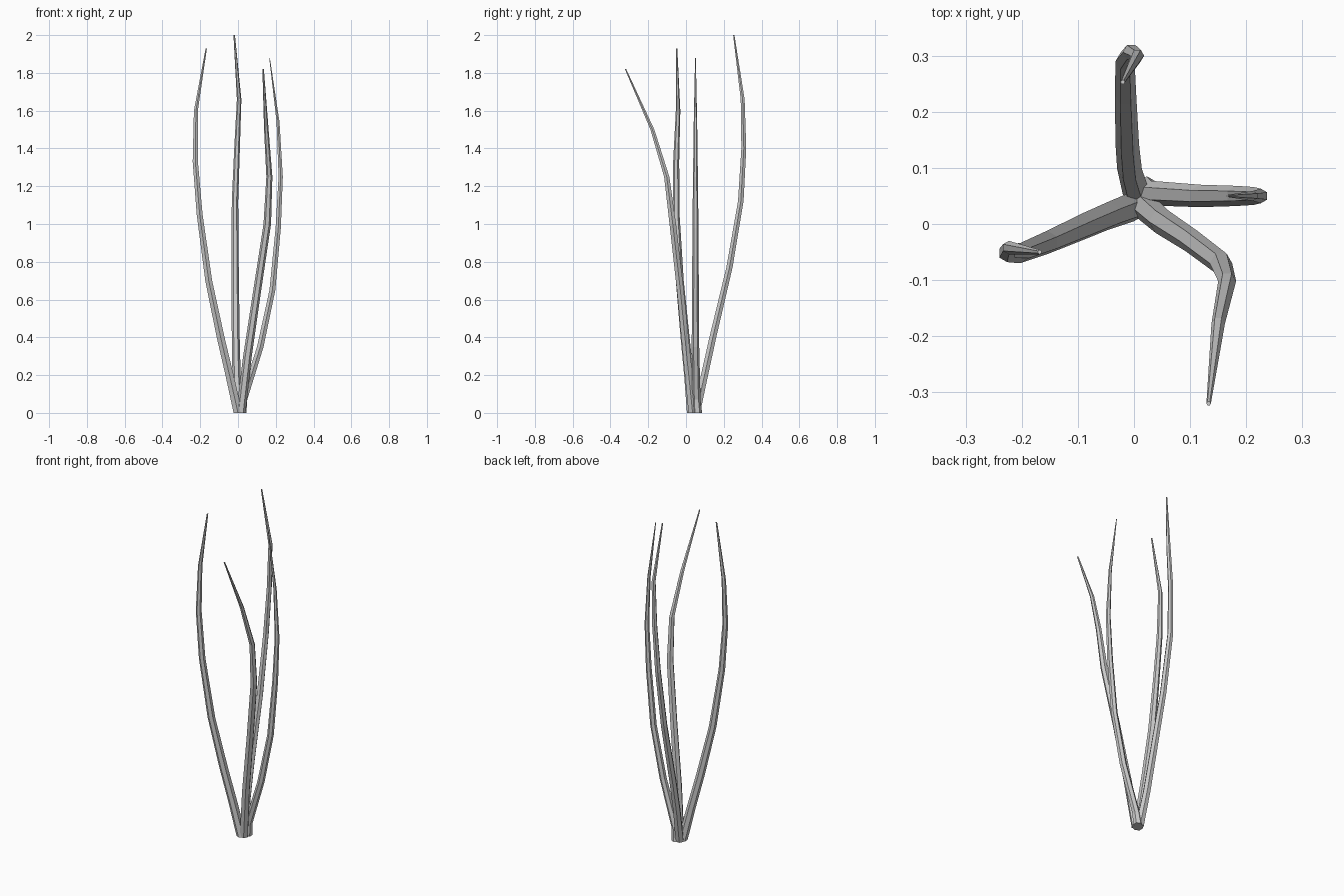
import bpy, bmesh, math

SIDES = 6


def stem(name, path, turn=0.0):
    """Tapered faceted blade: path points are (x, y, z, radius)."""
    bm = bmesh.new()
    rings = []
    for x, y, z, r in path:
        rings.append([bm.verts.new((x + r * math.cos(turn + math.tau * i / SIDES),
                                    y + r * math.sin(turn + math.tau * i / SIDES), z))
                      for i in range(SIDES)])
    for a, b in zip(rings, rings[1:]):
        for i in range(SIDES):
            j = (i + 1) % SIDES
            bm.faces.new((a[i], a[j], b[j], b[i]))
    bm.faces.new(rings[0][::-1])
    bm.faces.new(rings[-1])
    mesh = bpy.data.meshes.new(name)
    bm.to_mesh(mesh)
    bm.free()
    bpy.context.collection.objects.link(bpy.data.objects.new(name, mesh))


# left stem
stem("left_stem", [(0.0, 0.032, 0, .027), (-0.045, 0.015, .2, .025), (-0.092, -0.005, .4, .024),
                   (-0.155, -0.033, .7, .021), (-0.203, -0.052, 1.05, .018),
                   (-0.226, -0.052, 1.33, .016), (-0.223, -0.042, 1.6, .012),
                   (-0.168, -0.05, 1.93, .004)], math.radians(30))

# back stem
stem("back_stem", [(0.005, 0.053, 0, .025), (-0.008, 0.098, .2, .022), (-0.012, 0.142, .4, .021),
                   (-0.015, 0.23, .77, .019), (-0.016, 0.290, 1.12, .017),
                   (-0.005, 0.306, 1.4, .015), (0.006, 0.300, 1.66, .012),
                   (-0.02, 0.253, 2.0, .004)])

# right stem
stem("right_stem", [(0.023, 0.06, 0, .025), (0.03, 0.055, .07, .022), (0.118, 0.05, .35, .020),
                    (0.182, 0.05, .65, .018), (0.213, 0.05, .98, .016),
                    (0.226, 0.05, 1.25, .013), (0.212, 0.05, 1.54, .009),
                    (0.167, 0.05, 1.88, .002)], math.radians(30))

# front stem, bending forward near the tip
stem("front_stem", [(0.015, 0.035, 0, .025), (0.05, 0.004, .3, .023), (0.102, -0.03, .65, .021),
                    (0.155, -0.07, 1.0, .020), (0.166, -0.102, 1.25, .016),
                    (0.15, -0.178, 1.5, .012), (0.133, -0.32, 1.82, .004)])
